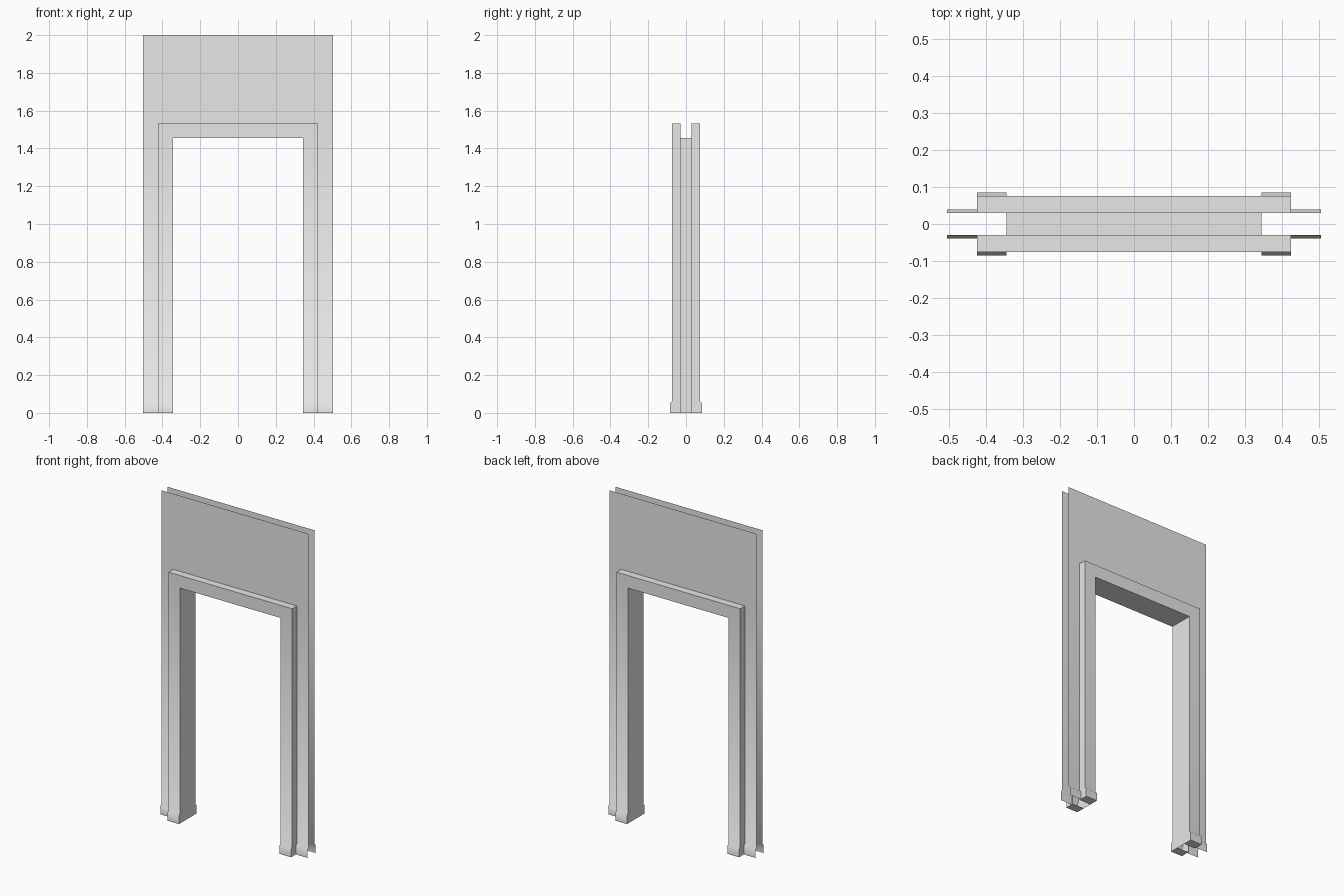
import bpy, bmesh, math

cube = bpy.data.objects.get("Cube")
if cube:
    bpy.data.objects.remove(cube, do_unlink=True)

# Main dimensions
INNER, OUTER, EDGE = 0.344, 0.423, 0.504      # opening, casing and wall half widths
HEAD, CASING_TOP, WALL_TOP = 1.455, 1.533, 2.0
WALL_Y, CASING_Y, STEP = 0.029, 0.075, 0.0105
SHOULDER, BASE_TOP = 0.05, 0.062              # skirting front and sloped top

grey = bpy.data.materials.new("plain grey")
grey.use_nodes = True
grey.diffuse_color = (0.8, 0.8, 0.8, 1)
grey.node_tree.nodes["Principled BSDF"].inputs["Base Color"].default_value = (0.8, 0.8, 0.8, 1)


def face(bm, points):
    return bm.faces.new([bm.verts.new(p) for p in points])


def strips(bm, xa, xb, profile):
    """Sweep a (y, z) profile across from xa to xb."""
    for (ya, za), (yb, zb) in zip(profile, profile[1:]):
        face(bm, [(xa, ya, za), (xb, ya, za), (xb, yb, zb), (xa, yb, zb)])


def skirting(y, s):
    """Profile of the skirting on a surface at distance y on side s."""
    out = s * (y + STEP)
    return [(out, 0), (out, SHOULDER), (s * y, BASE_TOP)]


def finish(bm, name, s):
    bmesh.ops.remove_doubles(bm, verts=bm.verts, dist=0.0001)
    bmesh.ops.recalc_face_normals(bm, faces=bm.faces)
    # Make the broad faces on side s point outwards
    outer = max(bm.faces, key=lambda f: s * f.calc_center_median().y)
    if outer.normal.y * s < 0:
        bmesh.ops.reverse_faces(bm, faces=bm.faces)
    mesh = bpy.data.meshes.new(name)
    bm.to_mesh(mesh)
    bm.free()
    mesh.materials.append(grey)
    obj = bpy.data.objects.new(name, mesh)
    bpy.context.collection.objects.link(obj)
    bpy.ops.object.select_all(action='DESELECT')
    obj.select_set(True)
    bpy.context.view_layer.objects.active = obj
    bpy.ops.object.shade_smooth_by_angle(angle=math.radians(60))


# Thin wall panels with skirting at the foot
for name, s in (("front_wall", -1), ("back_wall", 1)):
    bm = bmesh.new()
    y = s * WALL_Y
    for m in (-1, 1):
        strips(bm, m * OUTER, m * EDGE, skirting(WALL_Y, s) + [(y, CASING_TOP)])
    face(bm, [(-EDGE, y, CASING_TOP), (-OUTER, y, CASING_TOP), (OUTER, y, CASING_TOP),
              (EDGE, y, CASING_TOP), (EDGE, y, WALL_TOP), (-EDGE, y, WALL_TOP)])
    finish(bm, name, s)

# Casing on both sides, joined through the opening by the lining
bm = bmesh.new()
for s in (-1, 1):
    y, w = s * CASING_Y, s * WALL_Y
    foot = skirting(CASING_Y, s)
    for m in (-1, 1):
        a, b = m * INNER, m * OUTER
        # Block at the foot, with its underside
        strips(bm, a, b, [(w, 0)] + foot)
        # Upright face, mitred at the head
        face(bm, [(a, y, BASE_TOP), (b, y, BASE_TOP), (b, y, CASING_TOP), (a, y, HEAD)])
        # Outer return to the wall
        face(bm, [(b, *p) for p in [(w, 0)] + foot + [(y, CASING_TOP), (w, CASING_TOP)]])
    # Head face and its top
    face(bm, [(-INNER, y, HEAD), (INNER, y, HEAD), (OUTER, y, CASING_TOP), (-OUTER, y, CASING_TOP)])
    strips(bm, -OUTER, OUTER, [(y, CASING_TOP), (w, CASING_TOP)])
# Lining of the jambs and head
for m in (-1, 1):
    front, back = skirting(CASING_Y, -1), skirting(CASING_Y, 1)
    side = [(-WALL_Y, 0)] + front + [(-CASING_Y, HEAD), (CASING_Y, HEAD)] + back[::-1] + [(WALL_Y, 0)]
    face(bm, [(m * INNER, *p) for p in side])
strips(bm, -INNER, INNER, [(-CASING_Y, HEAD), (CASING_Y, HEAD)])
finish(bm, "door_casing", -1)
